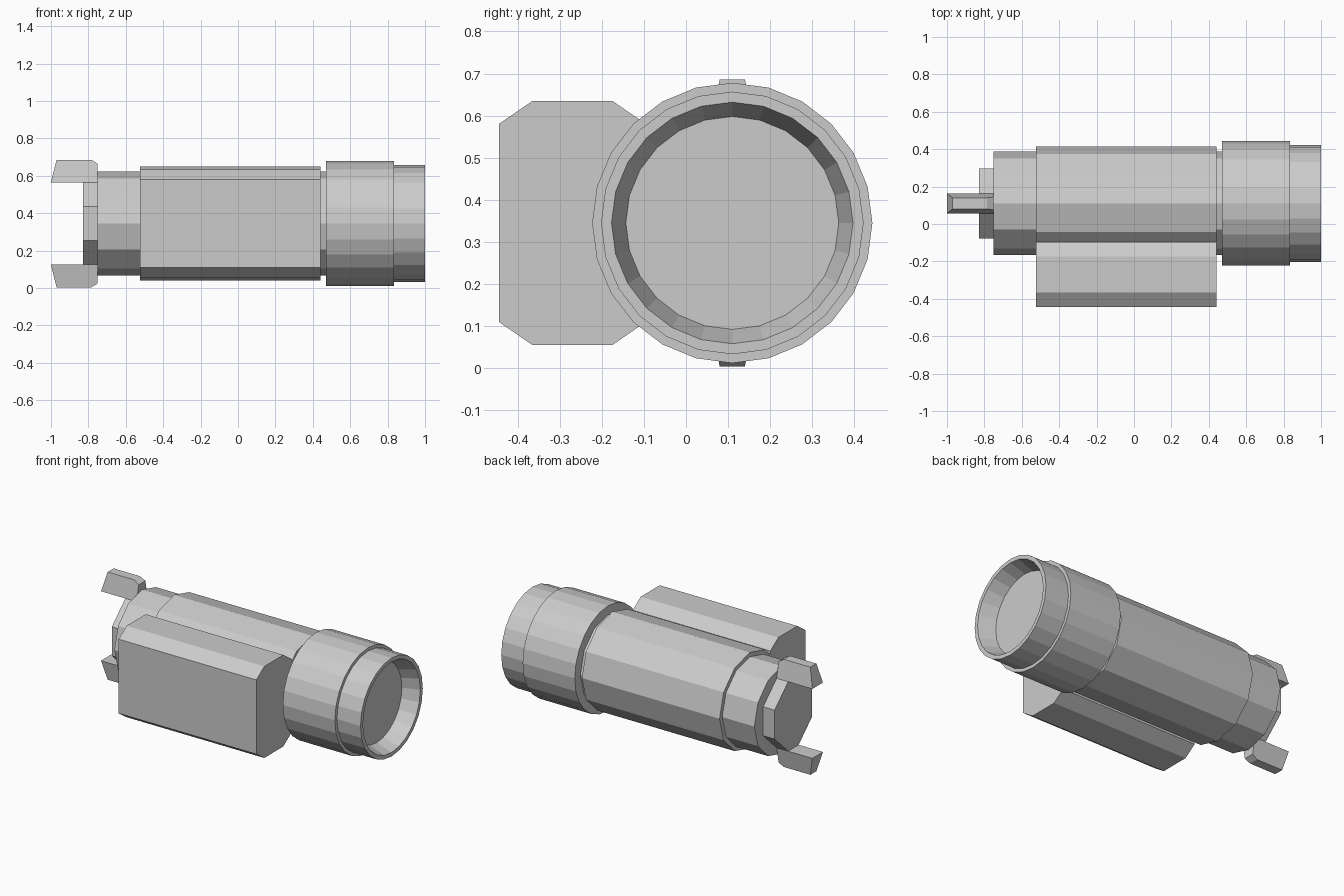
import bpy, bmesh
from math import cos, sin, pi

if "Cube" in bpy.data.objects:
    bpy.data.objects.remove(bpy.data.objects["Cube"])

CY, CZ = 0.11, 0.345   # centre axis of the barrel, running along x


def finish(name, bm):
    bmesh.ops.recalc_face_normals(bm, faces=bm.faces)
    mesh = bpy.data.meshes.new(name)
    bm.to_mesh(mesh)
    bm.free()
    obj = bpy.data.objects.new(name, mesh)
    bpy.context.collection.objects.link(obj)
    return obj


def loft(name, rings):
    """Skin a list of vertex rings and cap both ends."""
    bm = bmesh.new()
    loops = [[bm.verts.new(p) for p in ring] for ring in rings]
    for a, b in zip(loops, loops[1:]):
        n = len(a)
        for i in range(n):
            j = (i + 1) % n
            bm.faces.new((a[i], a[j], b[j], b[i]))
    bm.faces.new(loops[0])
    bm.faces.new(loops[-1])
    return finish(name, bm)


def lathe(name, profile, sides):
    """Turn (x, radius) points around the barrel axis."""
    return loft(name, [[(x, CY + r * cos(2 * pi * i / sides), CZ + r * sin(2 * pi * i / sides))
                        for i in range(sides)] for x, r in profile])


def prism(name, section, x0, x1):
    """Extrude a (y, z) section along x."""
    return loft(name, [[(x, y, z) for y, z in section] for x in (x0, x1)])


# Barrel: inner tube with a thicker sleeve around the middle
lathe("inner_tube", [(-0.75, 0.277), (0.48, 0.277)], 12)
lathe("main_sleeve", [(-0.525, 0.304), (0.44, 0.304)], 12)

# Front housing with stepped rim and recessed flat lens
lathe("front_housing", [(0.47, 0.333), (0.835, 0.333), (0.835, 0.312), (1.0, 0.312),
                        (1.0, 0.287), (0.895, 0.253)], 24)

# Side box with chamfered long edges
y0, y1, z0, z1, cy, cz = -0.445, -0.095, 0.055, 0.635, 0.08, 0.055
prism("side_box", [(y0, z0 + cz), (y0, z1 - cz), (y0 + cy, z1), (y1 - cy, z1),
                   (y1, z1 - cz), (y1, z0 + cz), (y1 - cy, z0), (y0 + cy, z0)], -0.525, 0.44)

# Rear plate narrowing towards the two prongs
quarter = [(0.188, 0.092), (0.053, 0.22)]
half = quarter + [(-y, z) for y, z in reversed(quarter)]
plate = half + [(-y, -z) for y, z in half]
prism("rear_plate", [(CY + y, CZ + z) for y, z in plate], -0.83, -0.75)

# Prongs: side profile (x, height from axis), getting thinner outwards
prong = [(-1.0, 0.22), (-0.97, 0.341), (-0.785, 0.341), (-0.75, 0.32), (-0.75, 0.22)]


def half_width(h):
    return 0.053 - (h - 0.22) * 0.19


for label, s in (("upper", 1), ("lower", -1)):
    loft(label + "_prong", [[(x, CY + side * half_width(h), CZ + s * h) for x, h in prong]
                            for side in (-1, 1)])
